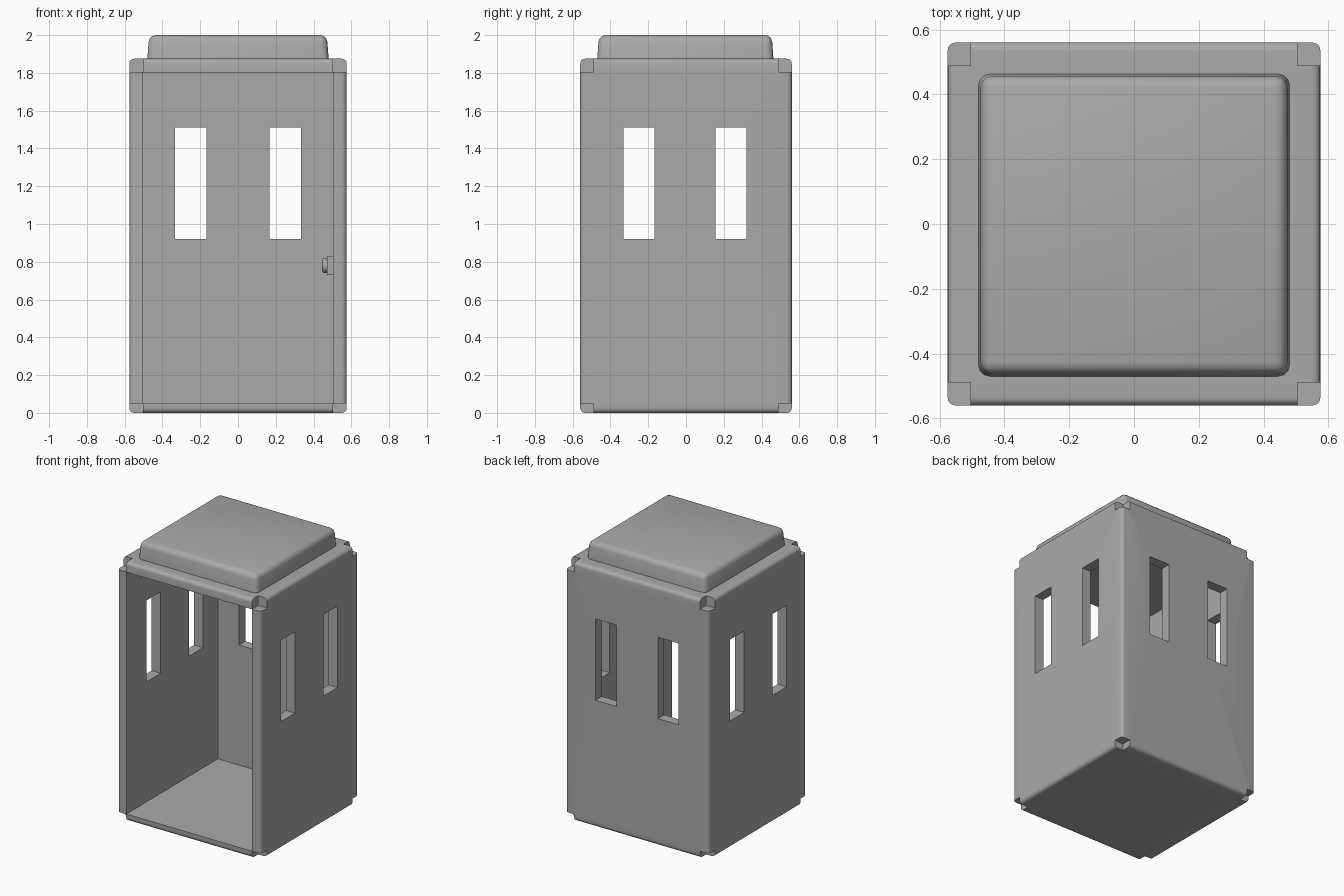
import bpy, bmesh
from math import radians, pi
from mathutils import Matrix

if "Cube" in bpy.data.objects:
    bpy.data.objects.remove(bpy.data.objects["Cube"], do_unlink=True)

grey = bpy.data.materials.new("plain_grey")
grey.use_nodes = True
colour = (0.4, 0.4, 0.4, 1)
grey.diffuse_color = colour
grey.node_tree.nodes["Principled BSDF"].inputs["Base Color"].default_value = colour


def finish(name, bm, smooth=True):
    mesh = bpy.data.meshes.new(name)
    bm.to_mesh(mesh)
    bm.free()
    mesh.materials.append(grey)
    obj = bpy.data.objects.new(name, mesh)
    bpy.context.collection.objects.link(obj)
    if smooth:
        shade(obj)
    return obj


def shade(obj):
    bpy.ops.object.select_all(action='DESELECT')
    obj.select_set(True)
    bpy.context.view_layer.objects.active = obj
    bpy.ops.object.shade_smooth_by_angle(angle=radians(35))


def add_box(bm, lo, hi):
    size = [b - a for a, b in zip(lo, hi)]
    mid = [(a + b) / 2 for a, b in zip(lo, hi)]
    mat = Matrix.Translation(mid) @ Matrix.Diagonal((*size, 1))
    return bmesh.ops.create_cube(bm, size=1, matrix=mat)["verts"]


def bevel(bm, edges, width, segments):
    bmesh.ops.bevel(bm, geom=edges, offset=width, segments=segments,
                    profile=0.5, affect='EDGES', clamp_overlap=True)


W, D, H = 0.575, 0.56, 1.875          # half width, half depth, body height
IN_X, IN_Y, FLOOR, CEIL = 0.503, 0.488, 0.05, 1.803

# Rounded outer shell
bm = bmesh.new()
add_box(bm, (-W, -D, 0), (W, D, H))
bevel(bm, bm.edges[:], 0.025, 4)
body = finish("booth_body", bm, False)

# Room with open front
cutters = []
bm = bmesh.new()
add_box(bm, (-IN_X, -1, FLOOR), (IN_X, IN_Y, CEIL))
cutters.append(finish("room_cutter", bm, False))

# Window slots in the back and both sides
bm = bmesh.new()
for s in (-1, 1):
    add_box(bm, (s * 0.25 - 0.083, 0.4, 0.92), (s * 0.25 + 0.083, 0.7, 1.51))
    for x in (-W, W):
        y = s * 0.243 - 0.006
        add_box(bm, (x - 0.12, y - 0.082, 0.92), (x + 0.12, y + 0.082, 1.51))
cutters.append(finish("window_cutter", bm, False))

# Notches at all eight corners
bm = bmesh.new()
for sx in (-1, 1):
    for sy in (-1, 1):
        xs = sorted((sx * (IN_X + 0.001), sx * 0.7))
        ys = sorted((sy * (IN_Y + 0.001), sy * 0.7))
        for z0, z1 in ((-0.1, FLOOR - 0.001), (CEIL + 0.001, 1.95)):
            add_box(bm, (xs[0], ys[0], z0), (xs[1], ys[1], z1))
cutters.append(finish("corner_cutter", bm, False))

for cutter in cutters:
    cutter.hide_render = True
    mod = body.modifiers.new(cutter.name, 'BOOLEAN')
    mod.operation = 'DIFFERENCE'
    mod.solver = 'EXACT'
    mod.object = cutter
    bpy.context.view_layer.objects.active = body
    bpy.ops.object.modifier_apply(modifier=mod.name)
for cutter in cutters:
    bpy.data.objects.remove(cutter, do_unlink=True)
shade(body)

# Tapered roof cap with softened edges
bm = bmesh.new()
for v in add_box(bm, (-0.48, -0.47, H - 0.003), (0.48, 0.463, 2.0)):
    if v.co.z > 1.95:
        v.co.x *= 0.98
        v.co.y *= 0.98
bevel(bm, [e for e in bm.edges if max(v.co.z for v in e.verts) > 1.95], 0.035, 3)
finish("roof_cap", bm)

# Push button on the inner left wall
bm = bmesh.new()
add_box(bm, (0.472, -0.05, 0.73), (IN_X + 0.002, 0.05, 0.83))
finish("button_plate", bm)

bm = bmesh.new()
bmesh.ops.create_cone(bm, cap_ends=True, segments=24, radius1=0.04, radius2=0.04, depth=0.035,
                      matrix=Matrix.Translation((0.4625, 0, 0.78)) @ Matrix.Rotation(-pi / 2, 4, 'Y'))
bevel(bm, [e for e in bm.edges if all(v.co.x < 0.46 for v in e.verts)], 0.014, 3)
finish("button", bm)
